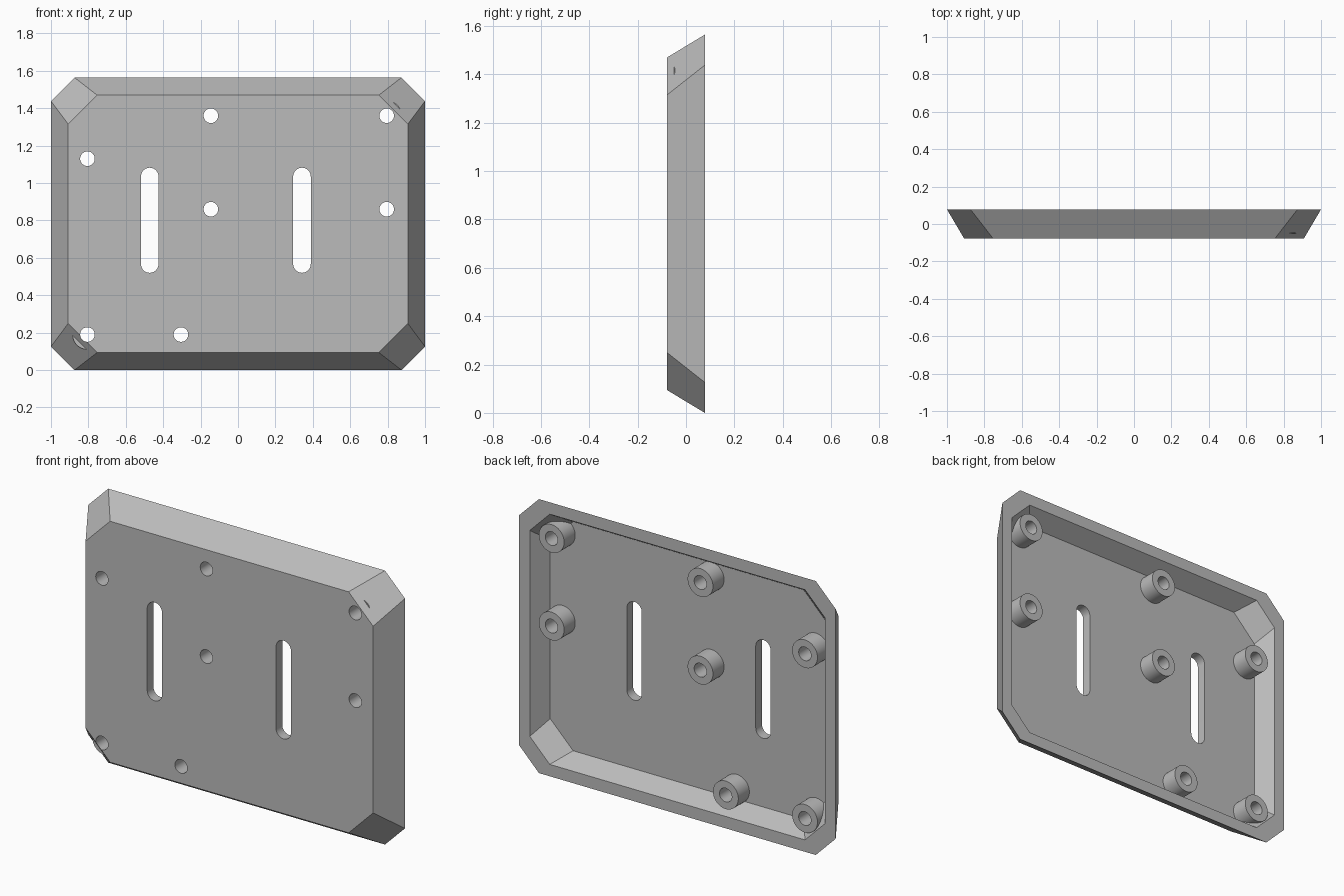
import bpy, bmesh, math
from mathutils import Matrix, Vector

cube = bpy.data.objects.get("Cube")
if cube:
    bpy.data.objects.remove(cube, do_unlink=True)

grey = bpy.data.materials.new("light grey")
grey.use_nodes = True
colour = (0.5, 0.5, 0.5, 1)
grey.diffuse_color = colour
grey.node_tree.nodes["Principled BSDF"].inputs["Base Color"].default_value = colour

MID_Z = 0.782
FRONT, BACK = -0.078, 0.078
FLOOR, BOSS_BASE = -0.022, -0.05
HOLES = [(-0.805, 1.13), (-0.805, 0.19), (-0.305, 0.19), (-0.145, 1.36),
         (-0.145, 0.86), (0.795, 1.36), (0.795, 0.86)]


def make_object(name, bm):
    bmesh.ops.recalc_face_normals(bm, faces=bm.faces)
    mesh = bpy.data.meshes.new(name)
    bm.to_mesh(mesh)
    bm.free()
    mesh.materials.append(grey)
    obj = bpy.data.objects.new(name, mesh)
    bpy.context.collection.objects.link(obj)
    return obj


def octagon(y, flat_inset, corner_inset):
    """Bevelled outline at depth y; the sides flare towards the back."""
    t = (y - FRONT) / (BACK - FRONT)
    w = 0.908 + 0.092 * t - flat_inset
    h = 0.688 + 0.094 * t - flat_inset
    diagonal = 1.441 + 0.215 * t - corner_inset
    a, b = diagonal - h, diagonal - w
    quarter = [(w, b), (a, h)]
    pts = quarter + [(-x, z) for x, z in reversed(quarter)]
    pts += [(-x, -z) for x, z in pts]
    return [Vector((x, y, z + MID_Z)) for x, z in pts]


def loft(name, lower, upper):
    bm = bmesh.new()
    a = [bm.verts.new(p) for p in lower]
    b = [bm.verts.new(p) for p in upper]
    n = len(a)
    bm.faces.new(a)
    bm.faces.new(b)
    for i in range(n):
        j = (i + 1) % n
        bm.faces.new((a[i], a[j], b[j], b[i]))
    return make_object(name, bm)


def cylinders(name, radius, y0, y1):
    bm = bmesh.new()
    for x, z in HOLES:
        place = Matrix.Translation((x, (y0 + y1) / 2, z)) @ Matrix.Rotation(math.pi / 2, 4, "X")
        bmesh.ops.create_cone(bm, cap_ends=True, segments=48, radius1=radius,
                              radius2=radius, depth=y1 - y0, matrix=place)
    return make_object(name, bm)


def slot(name, x, z0, z1, r):
    outline = []
    for centre, start in ((z1 - r, 0), (z0 + r, math.pi)):
        for i in range(17):
            ang = start + math.pi * i / 16
            outline.append((x + r * math.cos(ang), centre + r * math.sin(ang)))
    return loft(name, [(px, -0.3, pz) for px, pz in outline],
                [(px, 0.3, pz) for px, pz in outline])


# Flared plate, its hollow back, the mounting bosses and the openings
body = loft("cover_plate", octagon(FRONT, 0, 0), octagon(BACK, 0, 0))
tools = [
    (loft("cavity_cutter", octagon(FLOOR, 0.068, 0.136),
          octagon(BACK + 0.05, 0.068, 0.136)), "DIFFERENCE"),
    (cylinders("mounting_bosses", 0.08, BOSS_BASE, BACK), "UNION"),
    (cylinders("hole_cutter", 0.039, -0.3, 0.3), "DIFFERENCE"),
    (slot("right_slot_cutter", -0.472, 0.52, 1.082, 0.047), "DIFFERENCE"),
    (slot("left_slot_cutter", 0.342, 0.52, 1.082, 0.047), "DIFFERENCE"),
]
for tool, operation in tools:
    tool.hide_render = True
    mod = body.modifiers.new(tool.name, "BOOLEAN")
    mod.operation = operation
    mod.solver = "EXACT"
    mod.object = tool

# Bake the cuts and drop the helpers
bpy.context.view_layer.update()
baked = bpy.data.meshes.new_from_object(
    body.evaluated_get(bpy.context.evaluated_depsgraph_get()))
body.modifiers.clear()
body.data = baked
for tool, _ in tools:
    bpy.data.objects.remove(tool, do_unlink=True)

bpy.ops.object.select_all(action="DESELECT")
body.select_set(True)
bpy.context.view_layer.objects.active = body
bpy.ops.object.shade_smooth_by_angle(angle=math.radians(25))
